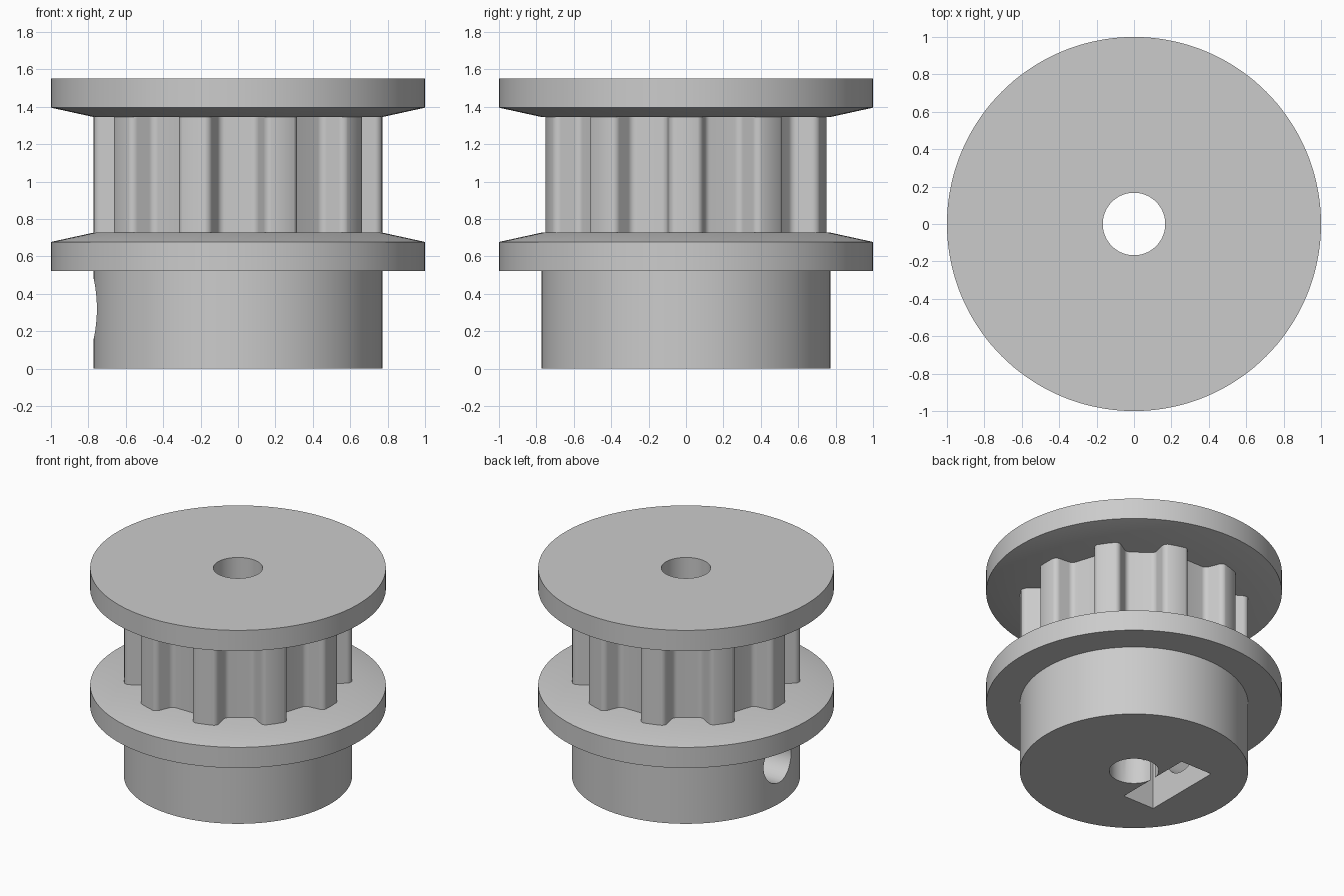
import bpy, bmesh
from math import sin, cos, pi, radians
from mathutils import Vector, Matrix

default = bpy.data.objects.get("Cube")
if default:
    bpy.data.objects.remove(default, do_unlink=True)

SEG = 144
BORE, HUB, RIM = 0.167, 0.772, 1.0
TEETH = 10
SCREW_Z, SCREW_R = 0.32, 0.163

grey = bpy.data.materials.new("plain_grey")
grey.use_nodes = True
colour = (0.6, 0.6, 0.6, 1)
grey.diffuse_color = colour
grey.node_tree.nodes["Principled BSDF"].inputs["Base Color"].default_value = colour


def finish(bm, name):
    bmesh.ops.recalc_face_normals(bm, faces=bm.faces)
    mesh = bpy.data.meshes.new(name)
    bm.to_mesh(mesh)
    bm.free()
    mesh.materials.append(grey)
    obj = bpy.data.objects.new(name, mesh)
    bpy.context.collection.objects.link(obj)
    return obj


def lathe(name, profile):
    """Spin a closed (radius, height) profile round the z axis."""
    bm = bmesh.new()
    rings = [[bm.verts.new((r * cos(2 * pi * i / SEG), r * sin(2 * pi * i / SEG), z))
              for i in range(SEG)] for r, z in profile]
    for a, b in zip(rings, rings[1:] + rings[:1]):
        for i in range(SEG):
            j = (i + 1) % SEG
            bm.faces.new((a[i], a[j], b[j], b[i]))
    return finish(bm, name)


def prism(name, points, direction):
    """Extrude a flat outline along a direction."""
    bm = bmesh.new()
    face = bm.faces.new([bm.verts.new(p) for p in points])
    ext = bmesh.ops.extrude_face_region(bm, geom=[face])
    verts = [v for v in ext["geom"] if isinstance(v, bmesh.types.BMVert)]
    bmesh.ops.translate(bm, verts=verts, vec=direction)
    return finish(bm, name)


def cut(obj, cutter):
    cutter.hide_render = True
    mod = obj.modifiers.new("cut", "BOOLEAN")
    mod.operation, mod.solver, mod.object = "DIFFERENCE", "EXACT", cutter
    bpy.context.view_layer.objects.active = obj
    bpy.ops.object.modifier_apply(modifier=mod.name)
    bpy.data.objects.remove(cutter, do_unlink=True)


def circle(radius, n):
    return [(radius * cos(2 * pi * i / n), radius * sin(2 * pi * i / n)) for i in range(n)]


# Hub with lower flange, and upper flange
hub = lathe("hub_and_lower_flange", [(BORE, 0), (HUB, 0), (HUB, 0.523), (RIM, 0.523),
                                     (RIM, 0.677), (HUB, 0.727), (BORE, 0.727)])
top = lathe("upper_flange", [(BORE, 1.345), (HUB, 1.345), (RIM, 1.395),
                             (RIM, 1.55), (BORE, 1.55)])

# Toothed drum: rounded grooves with sloping walls, teeth on the x axis
FILLET, STEPS = 0.042, 8
half = []
for k in range(STEPS + 1):
    a = radians(70) * k / STEPS
    half.append((0.1776 - FILLET * sin(a), 0.042 - FILLET * cos(a)))
for k in range(STEPS, -1, -1):
    a = radians(70) * k / STEPS
    half.append((0.0705 + FILLET * sin(a), 0.080 + FILLET * cos(a)))
groove = [(-u, d) for u, d in half] + [(u, d) for u, d in reversed(half)]
outline = []
for t in range(TEETH):
    turn = Matrix.Rotation(2 * pi * (t + 0.5) / TEETH, 3, "Z")
    outline += [turn @ Vector((0.7517 - d, u, 0.72)) for u, d in groove]
    tip = 2 * pi * (t + 1) / TEETH
    outline.append(Vector((HUB * cos(tip), HUB * sin(tip), 0.72)))
drum = prism("toothed_drum", outline, (0, 0, 0.63))
cut(drum, prism("bore_cutter", [(x, y, 0.5) for x, y in circle(BORE, SEG)], (0, 0, 1)))

# Nut pocket open at the bottom, and the screw hole on the right side
w = 0.304
pocket = [(-w, -0.1), (w, -0.1), (w, SCREW_Z + 0.175), (0, SCREW_Z + 0.35), (-w, SCREW_Z + 0.175)]
cut(hub, prism("nut_cutter", [(-0.425, y, z) for y, z in pocket], (0.26, 0, 0)))
cut(hub, prism("screw_cutter", [(-1, y, SCREW_Z + z) for y, z in circle(SCREW_R, 64)], (1, 0, 0)))

# Smooth the round walls, keep the edges crisp
bpy.ops.object.select_all(action="DESELECT")
for obj in (hub, top, drum):
    obj.select_set(True)
bpy.context.view_layer.objects.active = hub
bpy.ops.object.shade_smooth_by_angle(angle=radians(25))
